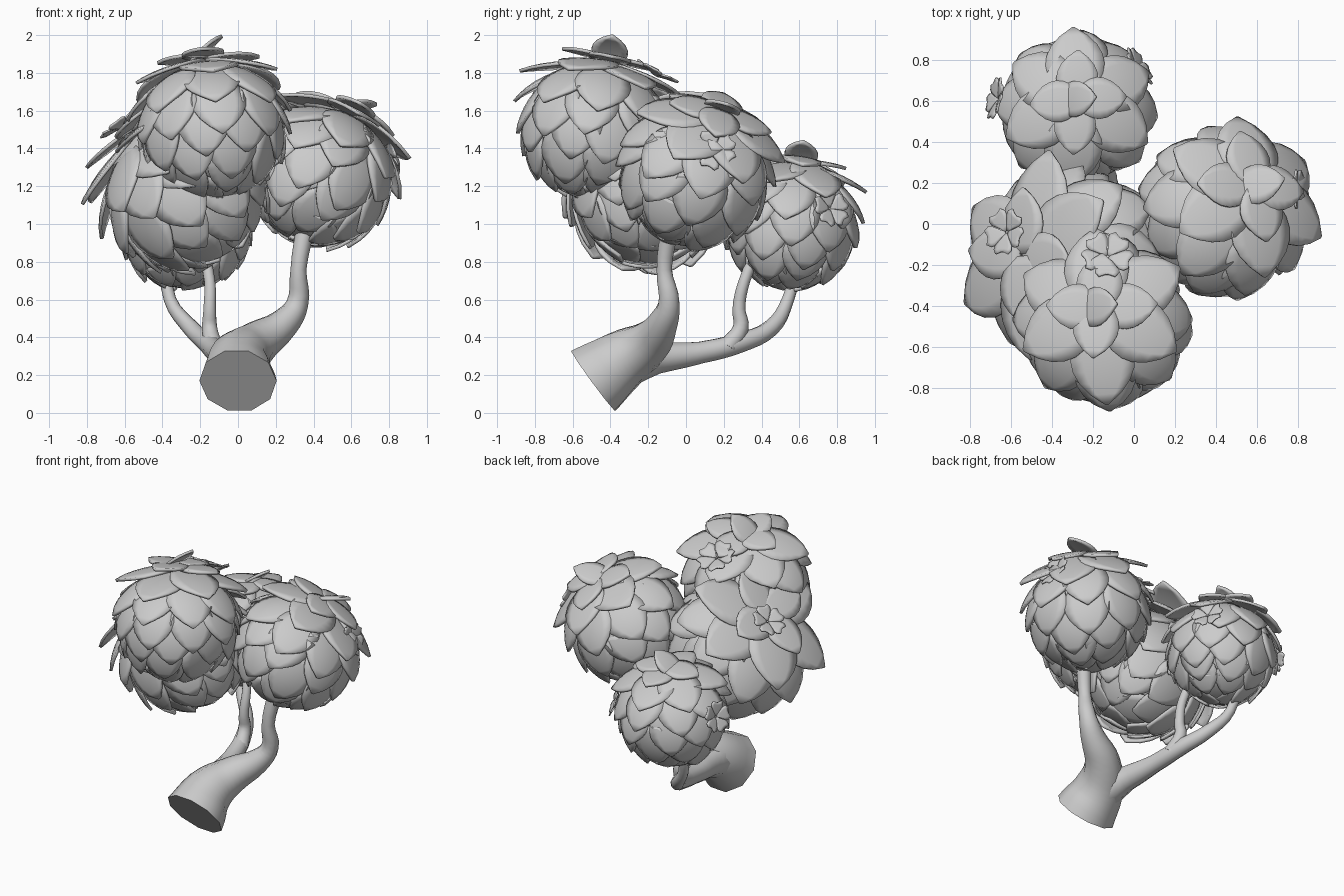
import bpy, bmesh, math, random
from mathutils import Vector

if "Cube" in bpy.data.objects:
    bpy.data.objects.remove(bpy.data.objects["Cube"])
random.seed(4)

LEAF = [0.45, 0.75, 0.93, 1.0, 0.95, 0.78, 0.48, 0.04]   # half-width along a leaf
PETAL = [0.15, 0.35, 0.65, 0.95, 1.0, 0.7]               # half-width along a blossom petal
CROSS = [-1, -0.6, -0.2, 0.2, 0.6, 1]


def blade(bm, o, n, t, prof, length, width, tilt, curve, notch=0.0):
    """Curved leaf centred at o, facing n, with its tip towards t."""
    s = t.cross(n)
    rows = []
    for i, w in enumerate(prof):
        u = i / (len(prof) - 1)
        row = []
        for v in CROSS:
            x = v * w * width / 2
            y = length * (u - 0.5 - notch * u * u * (1 - abs(v)))
            z = tilt * y - curve * (x * x + y * y)
            row.append(bm.verts.new(o + s * x + t * y + n * z))
        rows.append(row)
    for a, b in zip(rows, rows[1:]):
        for j in range(len(CROSS) - 1):
            bm.faces.new((a[j], a[j + 1], b[j + 1], b[j]))


def finish(bm, name, thick):
    bmesh.ops.recalc_face_normals(bm, faces=bm.faces)
    me = bpy.data.meshes.new(name)
    bm.to_mesh(me)
    bm.free()
    ob = bpy.data.objects.new(name, me)
    bpy.context.collection.objects.link(ob)
    m = ob.modifiers.new("thickness", 'SOLIDIFY')
    m.thickness = thick
    m.offset = 0
    for p in me.polygons:
        p.use_smooth = True
    me.set_sharp_from_angle(angle=math.radians(50))
    return ob


def frame(axis):
    a = Vector(axis).normalized()
    e = a.cross(Vector((0, 1, 0))).normalized()
    return a, e, a.cross(e)


# polar angle, leaf count, outward tilt, size, shell radius
RINGS = [(20, 4, 0.3, 0.7, 1.08), (40, 6, 0.38, 0.98, 1.06), (60, 8, 0.28, 0.92, 1.02),
         (80, 9, 0.2, 0.9, 1.0), (100, 9, 0.17, 0.88, 1.0), (120, 8, 0.15, 0.85, 0.99),
         (140, 7, 0.1, 0.75, 0.98), (160, 4, 0.05, 0.7, 0.97)]


def clump(name, c, axis, r, flare=1.0, upright=True):
    c = Vector(c)
    a, e, f = frame(axis)
    bm = bmesh.new()
    for k, (deg, count, tilt, size, shell) in enumerate(RINGS):
        for i in range(count):
            ph = 2 * math.pi * (i + 0.5 * (k % 2)) / count + random.uniform(-0.1, 0.1)
            th = math.radians(deg + random.uniform(-4, 4))
            d = e * math.cos(ph) + f * math.sin(ph)
            n = a * math.cos(th) + d * math.sin(th)
            t = d * math.cos(th) - a * math.sin(th)
            blade(bm, c + n * r * shell, n, t, LEAF, r * size, r * size * 0.86,
                  tilt * flare + random.uniform(-0.06, 0.1), (0.25 if k < 2 else 0.45) / r)
    # one upright leaf in the middle of the crown
    if upright:
        blade(bm, c + a * r * 1.13, (a + e * 0.6).normalized(), (a * 0.6 - e).normalized(), LEAF,
              r * 0.65, r * 0.52, 0.1, 0.3 / r)
    finish(bm, name + "_leaves", 0.018)
    # solid core behind the leaves
    bpy.ops.mesh.primitive_uv_sphere_add(segments=20, ring_count=12, radius=r * 0.92, location=c)
    core = bpy.context.object
    core.name = name + "_core"
    bpy.ops.object.shade_smooth()


clump("front_clump", (-0.14, -0.485, 1.51), (-0.1, 0.2, 1), 0.375, 1.05)
clump("left_clump", (-0.29, -0.2, 1.2), (-0.62, 0.1, 0.75), 0.42, 1.6, False)
clump("right_clump", (0.435, 0.05, 1.265), (0.42, 0.35, 0.85), 0.38, 0.85)
clump("back_clump", (-0.28, 0.555, 1.0), (0.0, 0.15, 1), 0.34, 0.8)


def blossom(name, c, axis, r=0.1):
    c = Vector(c)
    a, e, f = frame(axis)
    bm = bmesh.new()
    for i in range(5):
        ph = 2 * math.pi * i / 5 + 0.3
        d = e * math.cos(ph) + f * math.sin(ph)
        blade(bm, c + d * r * 0.55 + a * 0.015, a, d, PETAL, r * 0.95, r * 0.95, 0.25, 1.0, 0.13)
    finish(bm, name, 0.01)


blossom("front_blossom", (-0.13, -0.16, 1.79), (0, 0.55, 1), 0.12)
blossom("left_blossom", (-0.62, -0.04, 1.51), (-0.6, 0.15, 0.8), 0.11)
blossom("right_blossom", (0.79, 0.15, 1.39), (0.9, 0.1, 0.3), 0.11)
blossom("back_blossom_right", (0.01, 0.76, 1.08), (0.8, 0.5, 0.3))
blossom("back_blossom_left", (-0.66, 0.61, 1.09), (-0.9, 0.2, 0.3))


# trunk and branches: tapered tubes, points are x, y, z, radius
def branch(name, pts):
    cu = bpy.data.curves.new(name, 'CURVE')
    cu.dimensions = '3D'
    cu.bevel_depth = 1.0
    cu.bevel_resolution = 3
    cu.resolution_u = 4
    cu.use_fill_caps = True
    sp = cu.splines.new('BEZIER')
    sp.bezier_points.add(len(pts) - 1)
    for b, (x, y, z, r) in zip(sp.bezier_points, pts):
        b.co = (x, y, z)
        b.radius = r
        b.handle_left_type = b.handle_right_type = 'AUTO'
    ob = bpy.data.objects.new(name, cu)
    bpy.context.collection.objects.link(ob)
    # convert to mesh for clean shading
    bpy.ops.object.select_all(action='DESELECT')
    bpy.context.view_layer.objects.active = ob
    ob.select_set(True)
    bpy.ops.object.convert(target='MESH')
    bpy.ops.object.shade_smooth_by_angle(angle=math.radians(50))


branch("trunk", [(0, -0.49, 0.17, 0.205), (0.01, -0.34, 0.28, 0.165), (0.1, -0.2, 0.37, 0.12),
                 (0.25, -0.12, 0.48, 0.08), (0.315, -0.09, 0.58, 0.058),
                 (0.32, -0.115, 0.76, 0.042), (0.36, -0.08, 1.0, 0.05)])
branch("back_branch", [(0, -0.36, 0.26, 0.15), (-0.06, -0.15, 0.29, 0.085), (-0.11, 0.08, 0.32, 0.06),
                       (-0.16, 0.28, 0.37, 0.055), (-0.25, 0.45, 0.45, 0.045),
                       (-0.36, 0.54, 0.6, 0.033), (-0.38, 0.6, 0.85, 0.03)])
branch("middle_branch", [(-0.13, 0.22, 0.35, 0.05), (-0.15, 0.29, 0.45, 0.042),
                         (-0.15, 0.28, 0.55, 0.034), (-0.15, 0.31, 0.7, 0.03), (-0.2, 0.4, 0.9, 0.03)])
